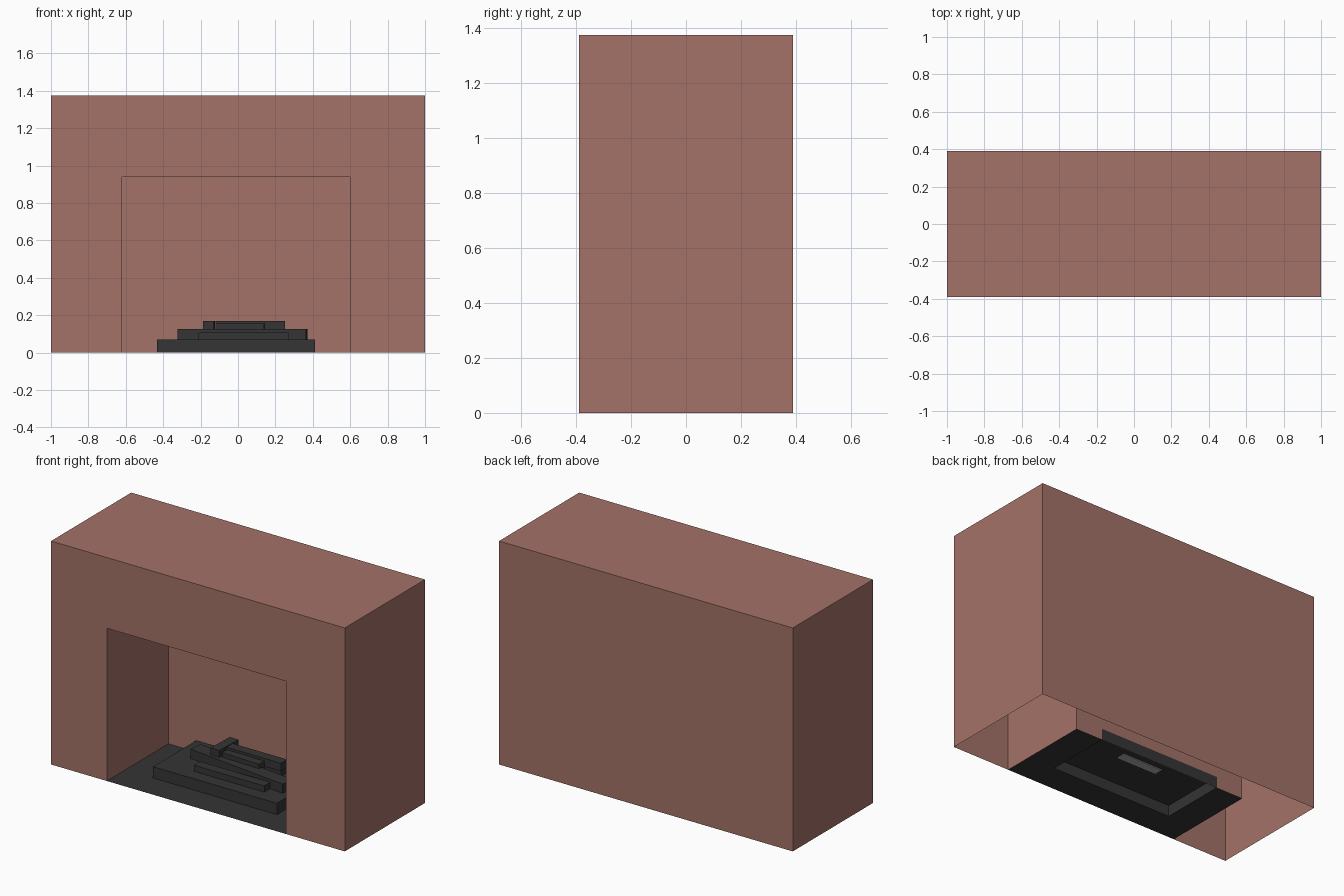
import bpy, bmesh, math
from mathutils import Matrix, Vector

if "Cube" in bpy.data.objects:
    bpy.data.objects.remove(bpy.data.objects["Cube"])


def material(name, rgb):
    m = bpy.data.materials.new(name)
    m.diffuse_color = (*rgb, 1)
    m.use_nodes = True
    m.node_tree.nodes["Principled BSDF"].inputs["Base Color"].default_value = m.diffuse_color
    return m


BRICK = material("brick_red", (0.37, 0.17, 0.14))
CHAR = material("charcoal", (0.035, 0.035, 0.035))
ASH = material("ash_grey", (0.42, 0.42, 0.42))


def finish(bm, name, mat):
    me = bpy.data.meshes.new(name)
    bm.to_mesh(me)
    bm.free()
    me.materials.append(mat)
    ob = bpy.data.objects.new(name, me)
    bpy.context.collection.objects.link(ob)
    return ob


def add_box(bm, x, y, z, drop=(), flip=False):
    """Box from ranges; drop lists outward normals of faces to leave open."""
    lo, hi = Vector((x[0], y[0], z[0])), Vector((x[1], y[1], z[1]))
    mat = Matrix.Translation((lo + hi) / 2) @ Matrix.Diagonal((*(hi - lo), 1))
    verts = bmesh.ops.create_cube(bm, size=1, matrix=mat)["verts"]
    faces = list({f for v in verts for f in v.link_faces})
    for f in faces:
        f.normal_update()
    gone = [f for f in faces if any(f.normal.dot(Vector(d)) > 0.9 for d in drop)]
    if flip:
        bmesh.ops.reverse_faces(bm, faces=[f for f in faces if f not in gone])
    bmesh.ops.delete(bm, geom=gone, context="FACES")


DOWN, FRONT = (0, 0, -1), (0, -1, 0)
X0, X1, YF, YB, TOP = -0.62, 0.6, -0.39, 0.21, 0.94   # firebox opening

# Brick surround: hollow shell, open underneath, with an arch-shaped front face
bm = bmesh.new()
add_box(bm, (-1, 1), (YF, 0.39), (0, 1.375), drop=(DOWN, FRONT))
outline = [(-1, 0), (X0, 0), (X0, TOP), (X1, TOP), (X1, 0), (1, 0), (1, 1.375), (-1, 1.375)]
f = bm.faces.new([bm.verts.new((x, YF, z)) for x, z in outline])
f.normal_update()
if f.normal.y > 0:
    f.normal_flip()
# Firebox walls, facing inward
add_box(bm, (X0, X1), (YF, YB), (0, TOP), drop=(DOWN, FRONT), flip=True)
bmesh.ops.remove_doubles(bm, verts=bm.verts, dist=1e-4)
finish(bm, "brick_surround", BRICK)

# Hearth floor as a frame around the raised bed
BX, BY = (-0.432, 0.412), (-0.21, 0.212)
bm = bmesh.new()
for xr, yr in (((X0, BX[0]), (YF, YB)), ((BX[1], X1), (YF, YB)), (BX, (YF, BY[0]))):
    bm.faces.new([bm.verts.new((x, y, 0)) for x, y in
                  ((xr[0], yr[0]), (xr[1], yr[0]), (xr[1], yr[1]), (xr[0], yr[1]))])
bmesh.ops.remove_doubles(bm, verts=bm.verts, dist=1e-4)
finish(bm, "hearth_floor", CHAR)

# Raised bed, open underneath
bm = bmesh.new()
add_box(bm, BX, BY, (0, 0.07), drop=(DOWN,))
finish(bm, "fire_bed", CHAR)


def log(name, centre, length, depth, z, turn=0, mat=CHAR):
    bm = bmesh.new()
    add_box(bm, (-length / 2, length / 2), (-depth / 2, depth / 2), z)
    ob = finish(bm, name, mat)
    ob.location = (*centre, 0)
    ob.rotation_euler.z = math.radians(turn)
    return ob


# Stacked logs
log("front_log", (0.03, -0.1), 0.48, 0.06, (0.07, 0.108))
log("middle_log", (0.025, 0.0), 0.69, 0.085, (0.07, 0.127), turn=-7)
log("back_log", (0.0, 0.135), 0.45, 0.08, (0.07, 0.127))
log("cross_log", (-0.155, 0.09), 0.18, 0.06, (0.127, 0.17), turn=88)
log("upper_front_log", (0.01, 0.035), 0.26, 0.05, (0.11, 0.155), turn=-2)
log("upper_back_log", (0.065, 0.09), 0.37, 0.06, (0.12, 0.17))

# Pale ash plate under the bed top
log("ash_plate", (0.0, 0.05), 0.28, 0.06, (0.063, 0.068), mat=ASH)
